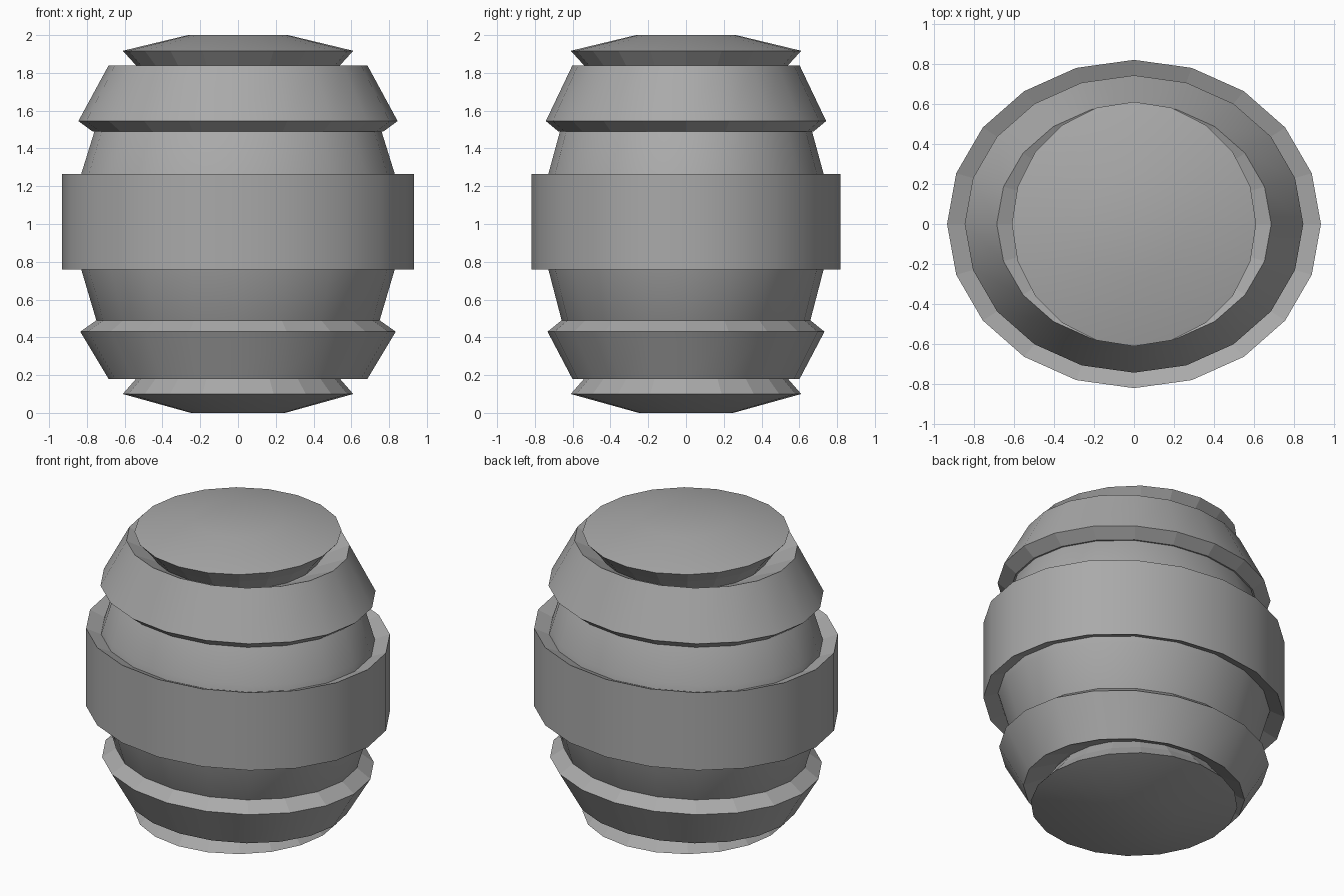
import bpy
import bmesh
import math

SIDES = 20
OVAL = 0.878  # barrel depth relative to its width

cube = bpy.data.objects.get("Cube")
if cube:
    bpy.data.objects.remove(cube, do_unlink=True)

grey = bpy.data.materials.new("plain grey")
grey.use_nodes = True
colour = (0.4, 0.4, 0.4, 1)
grey.diffuse_color = colour
grey.node_tree.nodes["Principled BSDF"].inputs["Base Color"].default_value = colour


def lathe(name, profile, depth=1.0, faceted=()):
    """Turn a bottom-to-top (radius, z) profile into a capped solid.
    Strips listed in faceted keep flat shading."""
    bm = bmesh.new()
    rings = []
    for r, z in profile:
        ring = []
        for i in range(SIDES):
            a = math.tau * i / SIDES
            ring.append(bm.verts.new((r * math.cos(a), r * depth * math.sin(a), z)))
        rings.append(ring)
    for s, (low, high) in enumerate(zip(rings, rings[1:])):
        for i in range(SIDES):
            j = (i + 1) % SIDES
            face = bm.faces.new((low[i], low[j], high[j], high[i]))
            face.smooth = s not in faceted
    for cap in (list(reversed(rings[0])), rings[-1]):
        bm.faces.new(cap).smooth = True
    for edge in bm.edges:
        if len(edge.link_faces) == 2 and edge.calc_face_angle() > math.radians(30):
            edge.smooth = False
    mesh = bpy.data.meshes.new(name)
    bm.to_mesh(mesh)
    bm.free()
    mesh.materials.append(grey)
    obj = bpy.data.objects.new(name, mesh)
    bpy.context.collection.objects.link(obj)


# Staves: bulging core running behind the hoops
lathe("barrel_body", [(0.60, 0.30), (0.75, 0.49), (0.83, 0.76), (0.85, 0.82),
                      (0.85, 1.20), (0.83, 1.265), (0.76, 1.49), (0.60, 1.70)], OVAL)

# Wide middle band with rims dipping in towards the staves
lathe("middle_band", [(0.83, 0.80), (0.933, 0.76), (0.933, 1.265), (0.83, 1.225)],
      OVAL, faceted=(0, 2))

# Flared hoops above and below, each dished at its outer end
lathe("upper_hoop", [(0.77, 1.49), (0.845, 1.545), (0.685, 1.84), (0.50, 1.76)],
      OVAL, faceted=(0, 2))
lathe("lower_hoop", [(0.50, 0.26), (0.685, 0.18), (0.835, 0.43), (0.75, 0.49)],
      OVAL, faceted=(0, 2))

# Round end caps on undercut necks
lathe("lid", [(0.47, 1.74), (0.54, 1.84), (0.61, 1.917), (0.265, 2.0)], faceted=(0, 1))
lathe("base", [(0.25, 0.0), (0.61, 0.10), (0.54, 0.18), (0.47, 0.28)], faceted=(1, 2))
